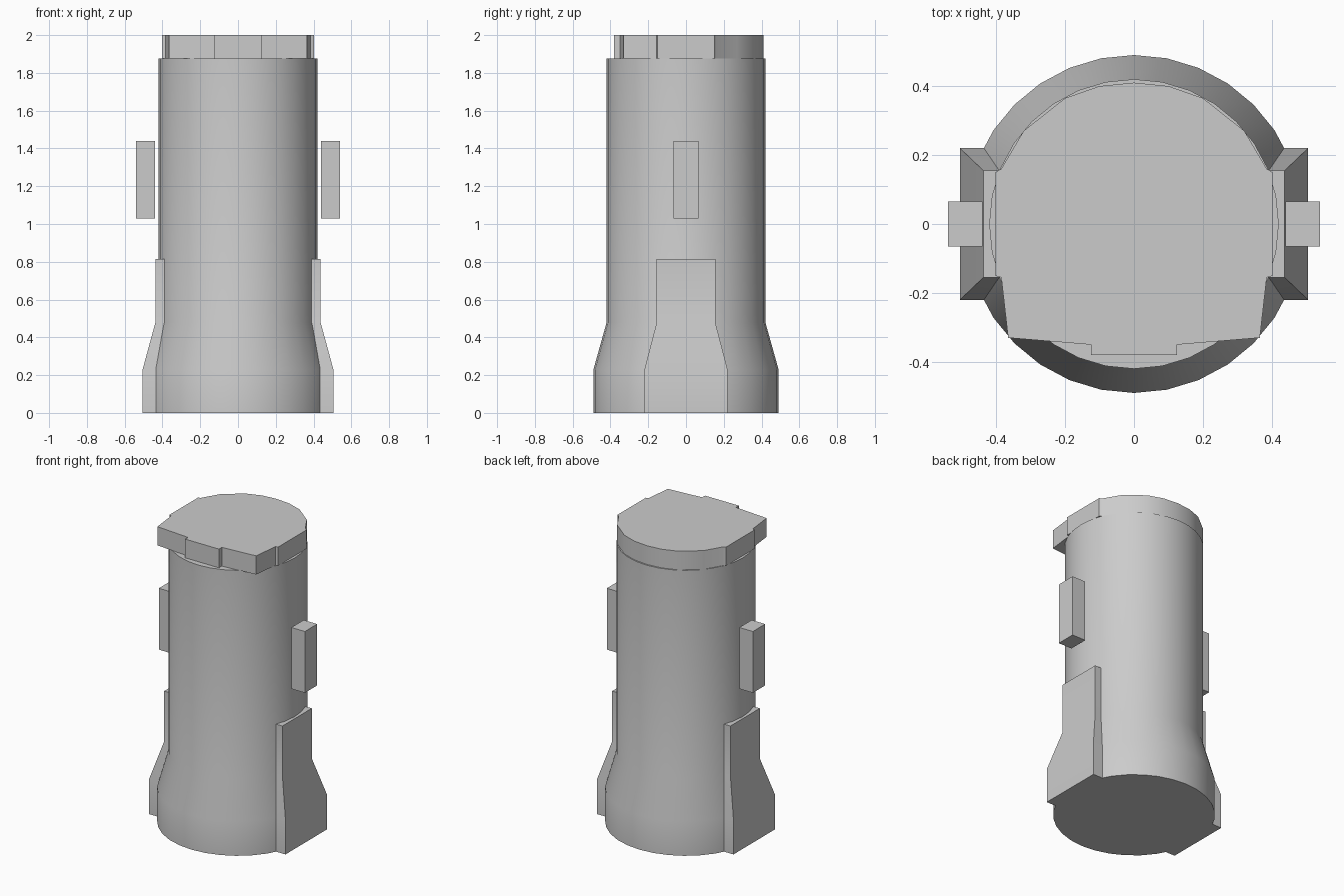
import bpy, bmesh, math

if "Cube" in bpy.data.objects:
    bpy.data.objects.remove(bpy.data.objects["Cube"])

def make_object(name, bm):
    bmesh.ops.recalc_face_normals(bm, faces=bm.faces)
    mesh = bpy.data.meshes.new(name)
    bm.to_mesh(mesh)
    bm.free()
    obj = bpy.data.objects.new(name, mesh)
    bpy.context.collection.objects.link(obj)
    bpy.ops.object.select_all(action='DESELECT')
    obj.select_set(True)
    bpy.context.view_layer.objects.active = obj
    bpy.ops.object.shade_smooth_by_angle(angle=math.radians(35))
    return obj

def loft(name, rings):
    """Skin a stack of closed rings and cap both ends."""
    bm = bmesh.new()
    loops = [[bm.verts.new(p) for p in ring] for ring in rings]
    n = len(loops[0])
    for a, b in zip(loops, loops[1:]):
        for i in range(n):
            j = (i + 1) % n
            bm.faces.new((a[i], a[j], b[j], b[i]))
    bm.faces.new(loops[0][::-1])
    bm.faces.new(loops[-1])
    return make_object(name, bm)

def circle(r, z, n=32):
    return [(r * math.cos(2 * math.pi * i / n), r * math.sin(2 * math.pi * i / n), z)
            for i in range(n)]

def rect(x0, x1, y, z):
    return [(x0, -y, z), (x1, -y, z), (x1, y, z), (x0, y, z)]

# Round housing with a flared foot
loft("housing", [circle(0.49, 0), circle(0.49, 0.23), circle(0.42, 0.48), circle(0.42, 1.875)])

# Cap: rounded back, flat sides, square front corners and a front tab
half = [(0.125, -0.38), (0.125, -0.35), (0.365, -0.33), (0.385, -0.155), (0.402, -0.15),
        (0.402, 0.15), (0.385, 0.16), (0.32, 0.27), (0.20, 0.365), (0.10, 0.4)]
outline = half + [(0, 0.41)] + [(-x, y) for x, y in reversed(half)]
loft("cap", [[(x, y, z) for x, y in outline] for z in (1.875, 2.0)])

# Side ribs and pegs on both sides
for side, s in (("left", -1), ("right", 1)):
    loft(side + "_rib", [rect(s * 0.3, s * x, y, z) for x, y, z in
         ((0.505, 0.22, 0), (0.505, 0.22, 0.23), (0.437, 0.155, 0.48), (0.437, 0.155, 0.815))])
    loft(side + "_peg", [rect(s * 0.44, s * 0.54, 0.065, z) for z in (1.03, 1.44)])
